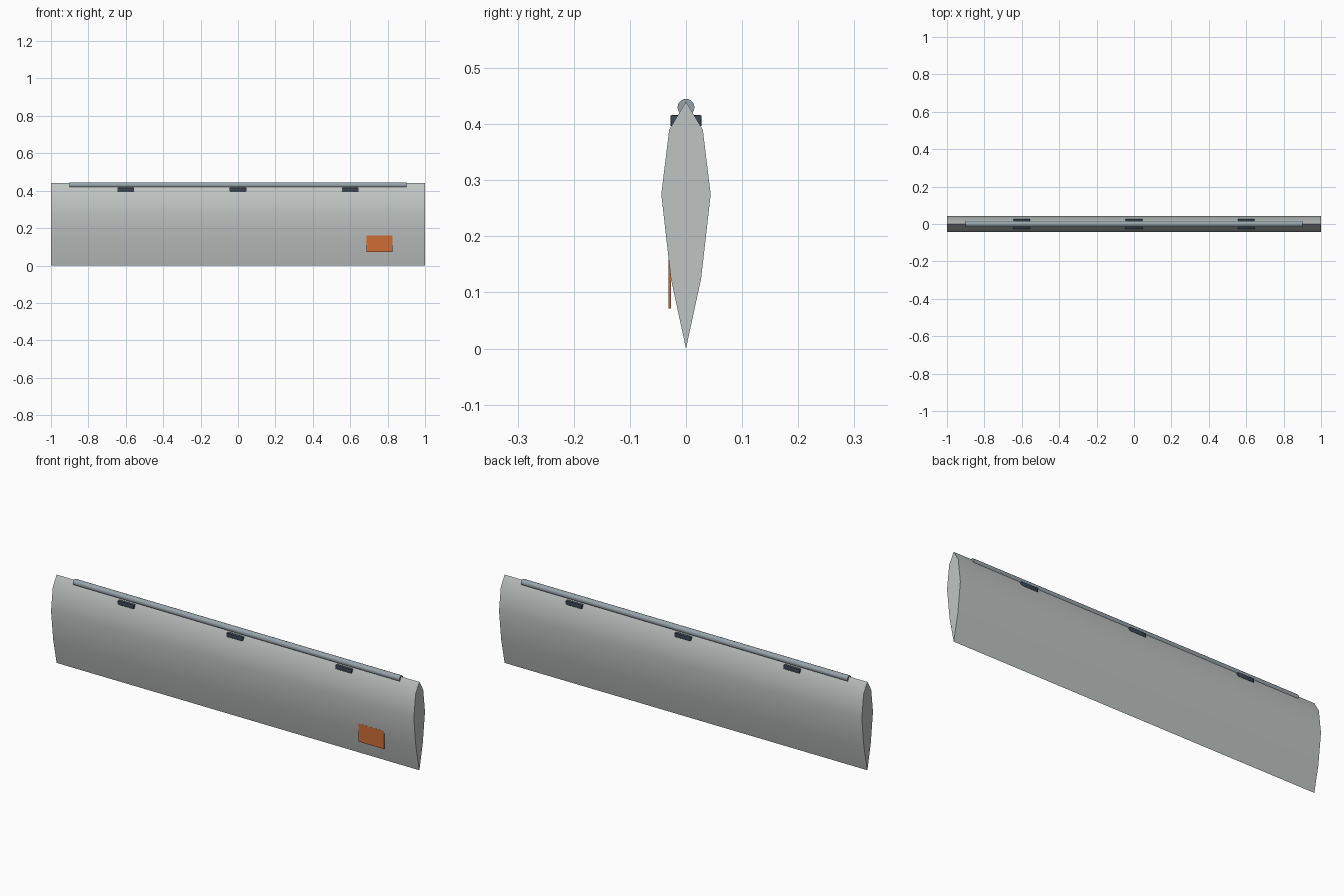
import bpy, bmesh, math
from mathutils import Matrix

if "Cube" in bpy.data.objects:
    bpy.data.objects.remove(bpy.data.objects["Cube"])


def material(name, rgb):
    m = bpy.data.materials.new(name)
    m.diffuse_color = (*rgb, 1)
    m.use_nodes = True
    m.node_tree.nodes["Principled BSDF"].inputs["Base Color"].default_value = m.diffuse_color
    return m


GREY = material("pale_grey", (0.52, 0.55, 0.54))
STEEL = material("blue_grey_steel", (0.31, 0.37, 0.40))
DARK = material("dark_slate", (0.045, 0.065, 0.09))
ORANGE = material("orange", (0.62, 0.15, 0.035))


def finish(name, bm, mat, smooth=True):
    bmesh.ops.recalc_face_normals(bm, faces=bm.faces)
    mesh = bpy.data.meshes.new(name)
    bm.to_mesh(mesh)
    bm.free()
    mesh.materials.append(mat)
    ob = bpy.data.objects.new(name, mesh)
    bpy.context.collection.objects.link(ob)
    if smooth:
        bpy.ops.object.select_all(action='DESELECT')
        ob.select_set(True)
        bpy.context.view_layer.objects.active = ob
        bpy.ops.object.shade_smooth_by_angle(angle=math.radians(30))
    return ob


def box(name, lo, hi, mat, bevel=0):
    bm = bmesh.new()
    bmesh.ops.create_cube(bm, size=1)
    for v in bm.verts:
        v.co = [(a + b) / 2 + c * (b - a) for a, b, c in zip(lo, hi, v.co)]
    if bevel:
        bmesh.ops.bevel(bm, geom=bm.edges[:], offset=bevel, segments=2,
                        profile=0.5, affect='EDGES')
    return finish(name, bm, mat, smooth=bool(bevel))


# Blade-shaped body: half profile (y, z) mirrored, then extruded along x
half = [(0.03, 0.39), (0.044, 0.275), (0.027, 0.125)]
profile = [(0, 0.44)] + half + [(0, 0)] + [(-y, z) for y, z in reversed(half)]
bm = bmesh.new()
cap = bm.faces.new([bm.verts.new((-1, y, z)) for y, z in profile])
ext = bmesh.ops.extrude_face_region(bm, geom=[cap], use_keep_orig=True)
bmesh.ops.translate(bm, vec=(2, 0, 0),
                    verts=[g for g in ext["geom"] if isinstance(g, bmesh.types.BMVert)])
finish("blade_body", bm, GREY)

# Round rod along the top edge
bm = bmesh.new()
bmesh.ops.create_cone(bm, cap_ends=True, segments=20, radius1=0.015, radius2=0.015,
                      depth=1.8, matrix=Matrix.Translation((0, 0, 0.43))
                      @ Matrix.Rotation(math.pi / 2, 4, 'Y'))
finish("top_rod", bm, STEEL)

# Clips straddling the body below the rod
for i, x in enumerate((-0.6, 0, 0.6)):
    box(f"clip_{i + 1}", (x - 0.045, -0.028, 0.396), (x + 0.045, 0.028, 0.416),
        DARK, bevel=0.003)

# Orange plate on the front
box("front_plate", (0.687, -0.0315, 0.071), (0.827, -0.0265, 0.161), ORANGE)
